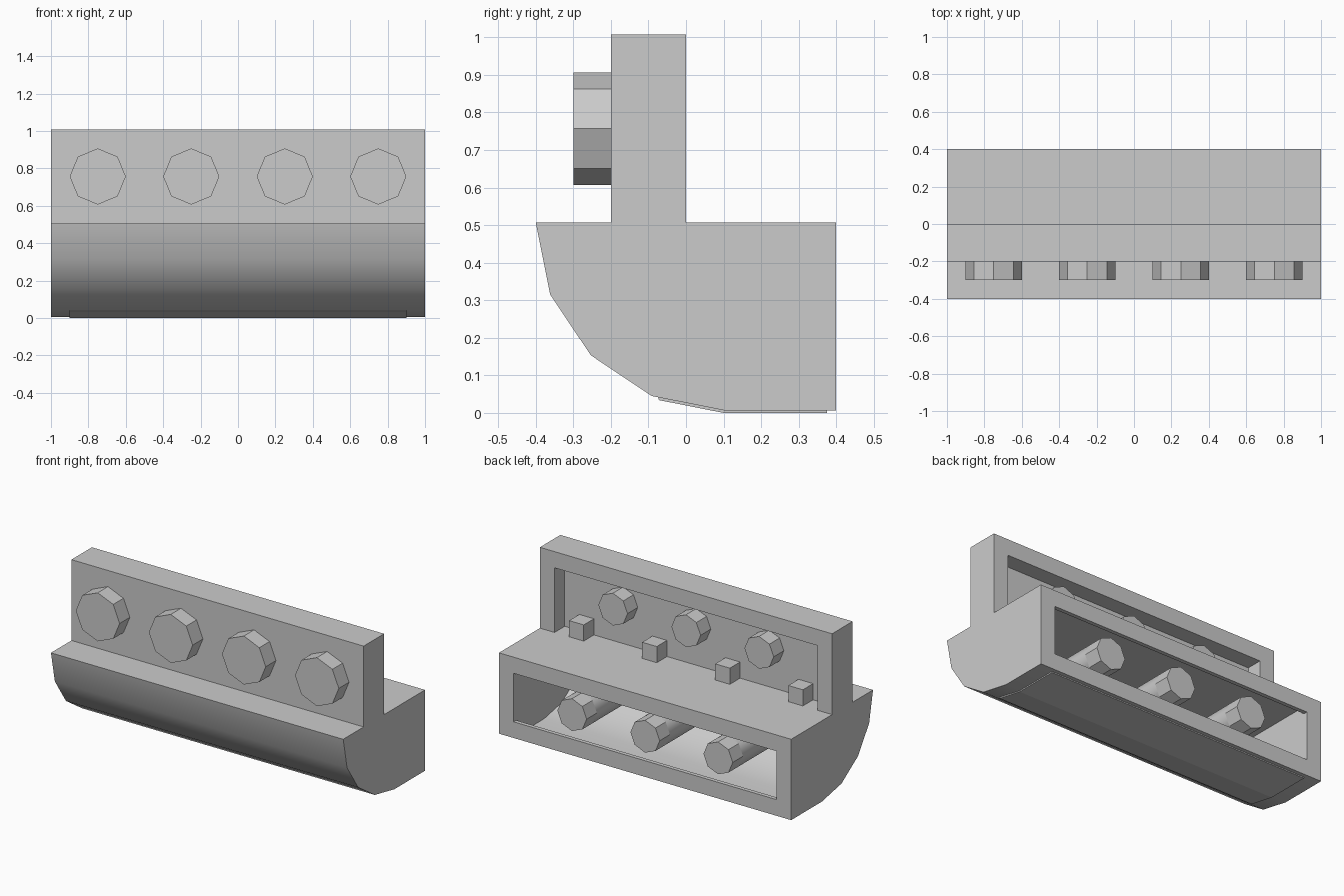
import bpy, bmesh
from math import sin, cos, radians
from mathutils import Matrix, Vector

if "Cube" in bpy.data.objects:
    bpy.data.objects.remove(bpy.data.objects["Cube"], do_unlink=True)

grey = bpy.data.materials.new("light grey plastic")
grey.use_nodes = True
grey.diffuse_color = (0.6, 0.6, 0.6, 1)
grey.node_tree.nodes["Principled BSDF"].inputs["Base Color"].default_value = (0.6, 0.6, 0.6, 1)

FLOOR, DECK, TOP = 0.007, 0.507, 1.007


def finish(name, bm):
    bmesh.ops.recalc_face_normals(bm, faces=bm.faces)
    mesh = bpy.data.meshes.new(name)
    bm.to_mesh(mesh)
    bm.free()
    mesh.materials.append(grey)
    obj = bpy.data.objects.new(name, mesh)
    bpy.context.collection.objects.link(obj)
    return obj


def extrude_x(name, profile, half):
    """Extrude a (y, z) outline along x, from -half to half."""
    bm = bmesh.new()
    face = bm.faces.new([bm.verts.new((-half, y, z)) for y, z in profile])
    out = bmesh.ops.extrude_face_region(bm, geom=[face])["geom"]
    bmesh.ops.translate(bm, vec=(2 * half, 0, 0),
                        verts=[v for v in out if isinstance(v, bmesh.types.BMVert)])
    return finish(name, bm)


def rect(y0, y1, z0, z1):
    return [(y0, z0), (y1, z0), (y1, z1), (y0, z1)]


def arc(radius, z):
    """Quarter round from the front edge down to the underside."""
    return [(0.1 - radius * sin(radians(a)), z - radius * cos(radians(a)))
            for a in (90, 67.5, 45, 22.5, 0)]


def peg(name, x, z, y0, y1, radius, smooth=False):
    """Octagonal peg lying along y."""
    bm = bmesh.new()
    place = Matrix.Translation((x, (y0 + y1) / 2, z)) @ Matrix.Rotation(radians(90), 4, "X")
    bmesh.ops.create_cone(bm, cap_ends=True, segments=8, radius1=radius,
                          radius2=radius, depth=y1 - y0, matrix=place)
    for f in bm.faces:
        f.smooth = smooth and len(f.verts) == 4
    return finish(name, bm)


# Body: rounded base with an upright wall
body = extrude_x("body", arc(0.5, DECK) + [(0.4, FLOOR), (0.4, DECK), (0, DECK),
                 (0, TOP), (-0.2, TOP), (-0.2, DECK)], 1)

# Hollows: rounded cavity, its rear opening, and the recess in the wall
cutters = [
    extrude_x("cavity_cutter", arc(0.44, 0.452) + [(0.375, 0.012), (0.375, 0.452)], 0.9),
    extrude_x("opening_cutter", rect(0.2, 0.6, 0.107, 0.407), 0.9),
    extrude_x("recess_cutter", rect(-0.1, 0.1, DECK, 0.907), 0.9),
]
bpy.context.view_layer.objects.active = body
for cutter in cutters:
    mod = body.modifiers.new(cutter.name, "BOOLEAN")
    mod.operation, mod.solver, mod.object = "DIFFERENCE", "EXACT", cutter
    bpy.ops.object.modifier_apply(modifier=mod.name)
    bpy.data.objects.remove(cutter, do_unlink=True)
bpy.ops.object.select_all(action="DESELECT")
body.select_set(True)
bpy.ops.object.shade_smooth_by_angle(angle=radians(30))

# Thin skin under the base
extrude_x("underside_plate", [(0.375, FLOOR), (0.375, 0), (0.1, 0),
          (-0.072, 0.034), (-0.074, 0.042), (0.1, FLOOR)], 0.9)

# Front studs, with a small block behind each
for i in range(4):
    x = -0.75 + 0.5 * i
    peg(f"front_stud_{i + 1}", x, 0.757, -0.3, -0.2, 0.15)
    bm = bmesh.new()
    bmesh.ops.create_cube(bm, size=0.1, matrix=Matrix.Translation((x, -0.05, DECK + 0.05)))
    finish(f"recess_block_{i + 1}", bm)

# Pegs in the recess and tubes in the cavity
for i in range(3):
    x = -0.5 + 0.5 * i
    peg(f"recess_peg_{i + 1}", x, 0.757, -0.1, 0, 0.1)
    peg(f"tube_end_{i + 1}", x, 0.257, 0.3, 0.4, 0.1)
    peg(f"cavity_tube_{i + 1}", x, 0.257, -0.23, 0.3, 0.1, smooth=True)
